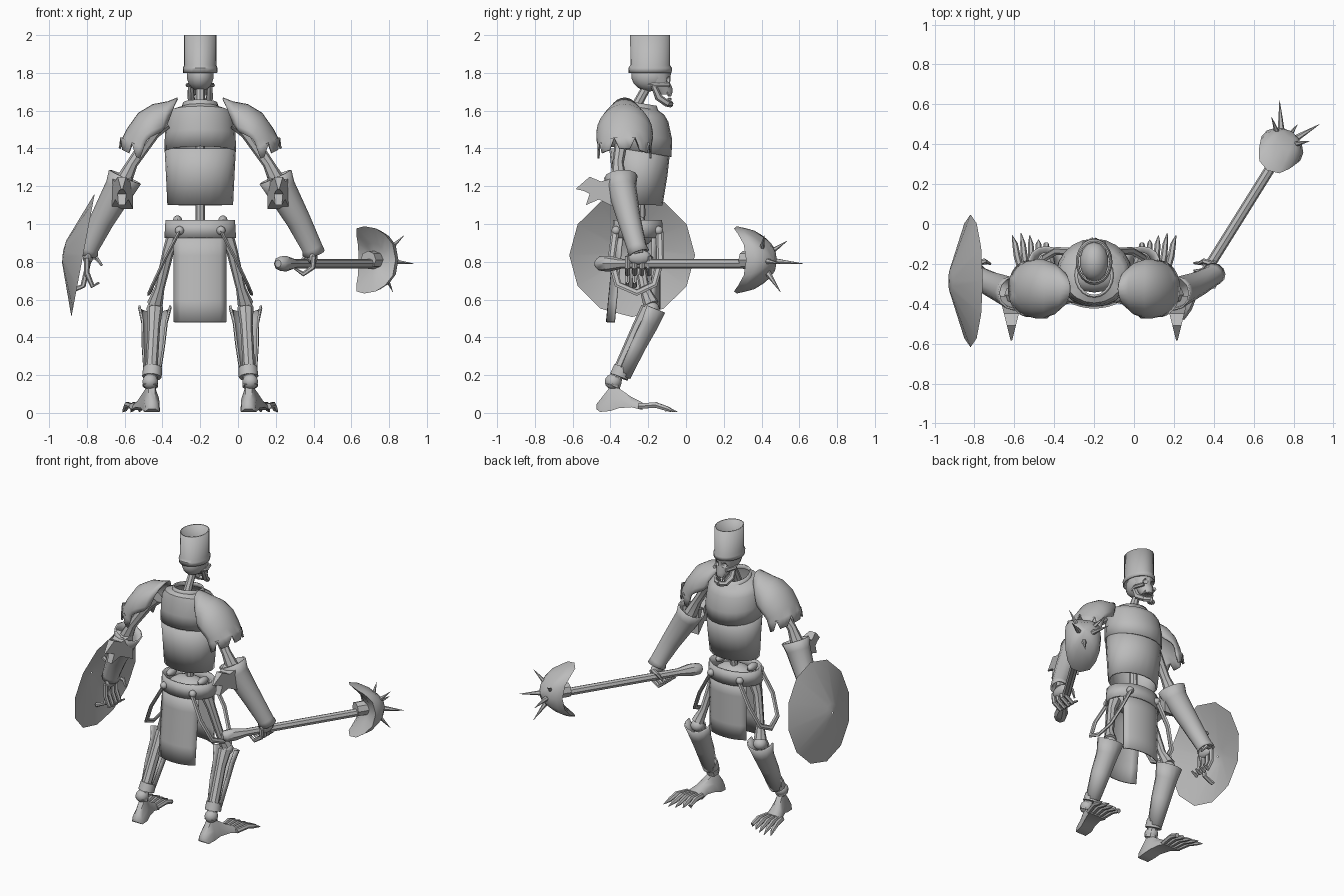
import bpy, bmesh, math
from mathutils import Vector as V

if "Cube" in bpy.data.objects:
    bpy.data.objects.remove(bpy.data.objects["Cube"])

grey = bpy.data.materials.new("plain_grey")
grey.use_nodes = True
COL = (0.5, 0.5, 0.5, 1)
grey.diffuse_color = COL
grey.node_tree.nodes["Principled BSDF"].inputs["Base Color"].default_value = COL
MID = -0.2  # the body's plane of symmetry


def finish(name, bm, angle=40):
    bmesh.ops.recalc_face_normals(bm, faces=bm.faces)
    me = bpy.data.meshes.new(name)
    bm.to_mesh(me)
    bm.free()
    me.polygons.foreach_set("use_smooth", [True] * len(me.polygons))
    me.set_sharp_from_angle(angle=math.radians(angle))
    me.materials.append(grey)
    ob = bpy.data.objects.new(name, me)
    bpy.context.collection.objects.link(ob)
    return ob


def loft(name, rings, wrap=True, caps=True, angle=40, thick=0):
    bm = bmesh.new()
    rows = [[bm.verts.new(p) for p in r] for r in rings]
    n = len(rows[0])
    for a, b in zip(rows, rows[1:]):
        for i in range(n if wrap else n - 1):
            j = (i + 1) % n
            bm.faces.new((a[i], a[j], b[j], b[i]))
    if caps and wrap:
        bm.faces.new(rows[0])
        bm.faces.new(rows[-1])
    ob = finish(name, bm, angle)
    if thick:
        m = ob.modifiers.new("thickness", "SOLIDIFY")
        m.thickness, m.offset = thick, 0
    return ob


def ring(c, u, v, n):
    return [c + u * math.cos(math.tau * i / n) + v * math.sin(math.tau * i / n) for i in range(n)]


def tube(name, pts, radii, n=8, flat=1, up=(0, 1, 0.01), caps=True, thick=0):
    pts, rings = [V(p) for p in pts], []
    for i, p in enumerate(pts):
        d = (pts[min(i + 1, len(pts) - 1)] - pts[max(i - 1, 0)]).normalized()
        u = d.cross(V(up)).normalized()
        rings.append(ring(p, u * radii[i], u.cross(d) * radii[i] * flat, n))
    return loft(name, rings, caps=caps, thick=thick)


def ball(name, c, r):
    bm = bmesh.new()
    bmesh.ops.create_uvsphere(bm, u_segments=14, v_segments=9, radius=1)
    for v in bm.verts:
        v.co = V(c) + V(a * b for a, b in zip(v.co, r))
    return finish(name, bm)


def hoops(name, rows, n=20, caps=False, shear=0, thick=0.008):
    """Stacked ellipses: z, half width, back y, front y."""
    out = []
    for z, rx, y0, y1 in rows:
        r = ring(V((MID, (y0 + y1) / 2, z)), V((rx, 0, 0)), V((0, (y1 - y0) / 2, 0)), n)
        out.append([p + V((0, 0, shear * (-0.4 - p.y))) for p in r])
    return loft(name, out, caps=caps, thick=thick)


# head, helmet and neck
hoops("helmet", [(1.8, .086, -.3, -.08), (1.825, .088, -.302, -.078), (1.84, .081, -.29, -.088),
                 (2.0, .082, -.292, -.088)], 24)
cranium = ball("skull", (MID, -.19, 1.785), (.073, .1, .083))
face = hoops("face", [(1.685, .034, -.15, -.074), (1.715, .046, -.19, -.07), (1.745, .062, -.22, -.084),
                      (1.8, .066, -.23, -.08)], 12, True, thick=0)
for s in (-1, 1):
    socket = ball("eye_socket_cutter", (MID + s * .028, -.085, 1.765), (.017, .03, .017))
    socket.hide_render = True
    socket.hide_set(True)
    for part in (cranium, face):
        m = part.modifiers.new("eye", "BOOLEAN")
        m.object, m.operation = socket, "DIFFERENCE"
    tube("cheekbone", [(MID + s * .05, -.2, 1.74), (MID + s * .066, -.15, 1.735), (MID + s * .045, -.09, 1.735)],
         [.01, .012, .012], 6, up=(0, 0, 1))
    tube("jaw", [(MID + s * .052, -.175, 1.74), (MID + s * .05, -.145, 1.67), (MID + s * .035, -.1, 1.638),
                 (MID, -.082, 1.635)], [.014, .02, .018, .018], 6, up=(1, 0, .1))
    for i in range(3):
        x = MID + s * (.007 + .012 * i)
        tube("tooth", [(x, -.085 - .006 * i, 1.645), (x, -.08 - .006 * i, 1.668)], [.006, .004], 5)
        tube("tooth", [(x, -.085 - .006 * i, 1.7), (x, -.08 - .006 * i, 1.676)], [.006, .004], 5)
tube("neck", [(MID, -.28, 1.58), (MID, -.255, 1.64), (MID, -.2, 1.74)], [.03, .026, .024])

# body armour
hoops("lower_cuirass", [(1.1, .168, -.37, -.13), (1.25, .175, -.385, -.105), (1.4, .183, -.4, -.088)], thick=.012)
hoops("upper_cuirass", [(1.41, .185, -.41, -.082), (1.5, .182, -.41, -.078), (1.59, .173, -.4, -.098),
                        (1.622, .15, -.392, -.118), (1.64, .095, -.365, -.15), (1.665, .086, -.36, -.16)],
      shear=.17, thick=.01)
tube("spine", [(MID, -.25, 1.5), (MID, -.24, 1.05), (MID, -.25, .95)], [.025] * 3)
hoops("belt", [(.925, .184, -.385, -.13), (1.02, .178, -.38, -.132)], thick=.012)
ball("pelvis", (MID, -.255, .95), (.14, .09, .07))


def panel(name, side, bottom, lean):
    rows = []
    for k in range(5):
        t = k / 4
        row = []
        for i in range(9):
            x = (i / 4 - 1) * .138
            y = -.257 + side * (.117 * math.sqrt(1 - (x / .186) ** 2) + lean * t)
            row.append(V((MID + x, y, .95 + (bottom - .95) * t)))
        rows.append(row)
    loft(name, rows, wrap=False, thick=.01)


panel("back_loincloth", -1, .48, .045)
panel("front_loincloth", 1, .55, .0)


# paired parts
for s, side in ((-1, "right"), (1, "left")):
    def P(x, y, z):
        return V((MID + s * x, y, z))

    def path(*pts):
        return [P(*p) for p in pts]

    # hanging straps
    tube("strap_" + side, path((.11, -.375, .96), (.19, -.395, .81), (.25, -.36, .68), (.268, -.26, .637),
                               (.25, -.17, .68), (.19, -.135, .81), (.11, -.14, .96)), [.02] * 7, 6, .5,
         up=(s * .7, 0, .4))
    for y in (-.37, -.145):
        ball("strap_stud_" + side, P(.11, y, .965), (.024, .024, .024))
    ball("hip_horn_" + side, P(.12, -.27, 1.02), (.025, .05, .025))

    # leg bones and greave
    tube("thigh_bone_" + side, path((.14, -.26, .93), (.17, -.255, .85), (.215, -.22, .66), (.24, -.185, .575)),
         [.04, .03, .026, .042])
    ball("knee_" + side, P(.24, -.185, .55), (.045, .045, .04))
    tube("shin_bone_" + side, path((.24, -.2, .55), (.245, -.25, .46), (.26, -.365, .2), (.265, -.39, .14)),
         [.042, .033, .032, .042])
    ball("ankle_" + side, P(.265, -.385, .165), (.042, .045, .042))
    greave = []
    for c, w, d in ((P(.24, -.185, .56), .085, .07), (P(.242, -.215, .48), .066, .062),
                    (P(.248, -.275, .36), .058, .055), (P(.255, -.345, .2), .04, .045)):
        arc = []
        for i in range(9):
            a = math.pi * (i / 8 * 1.2 - .1)
            arc.append(c + V((math.cos(a) * w, math.sin(a) * d, .4 * math.sin(a) * -d)))
        greave.append(arc)
    loft("greave_" + side, greave, wrap=False, thick=.01)
    tube("greave_band_" + side, path((.252, -.335, .24), (.256, -.355, .19)), [.05, .052], 10)

    # foot with five clawed toes: each ring has x, y, half width, sole z, top z
    foot = []
    for x, y, w, z0, h in ((.255, -.475, .02, .02, .045), (.255, -.455, .04, .005, .07), (.258, -.4, .045, .01, .14),
                           (.27, -.355, .045, .025, .13), (.29, -.29, .052, .03, .085), (.305, -.23, .065, .015, .055)):
        foot.append([P(x + w * a, y, z0 + (h - z0) * b)
                     for a, b in ((-1, 0), (-.9, .5), (-.4, 1), (.4, 1), (.9, .5), (1, 0))])
    loft("foot_" + side, foot, angle=50)
    for i in range(5):
        x, tip = .25 + .028 * i, .235 + .044 * i
        y = -.045 - .012 * abs(i - 3) ** 1.5
        tube("toe_" + side, path((x, -.25, .035), ((x + tip) / 2, -.16, .042), (tip * .7 + x * .3, -.1, .022),
                                 (tip, y, .005)), [.016, .017, .014, .002], 6, up=(0, 0, 1))

    # shoulder shell with a ragged lower edge
    shell = []
    spine = ((.12, 1.665, .09, .055, -.13), (.17, 1.645, .125, .035, -.145), (.25, 1.63, .145, .01, -.155),
             (.325, 1.585, .145, -.04, -.13), (.385, 1.5, .14, -.085, -.07), (.408, 1.455, .138, -.1, -.05))
    for x, z, w, dx, dz in spine:
        shell.append([P(x + dx * (1 - math.cos(a)), -.325 + w * math.sin(a), z + dz * (1 - math.cos(a)))
                      for a in [math.radians(-95 + 190 * i / 16) for i in range(17)]])
    shell.append([p + V((s * .02, 0, .005 if i % 4 == 2 else -.055)) for i, p in enumerate(shell[-1])])
    loft("pauldron_" + side, shell, wrap=False, thick=.01)

    # arm, gauntlet and elbow fin
    tube("upper_arm_" + side, path((.2, -.32, 1.54), (.25, -.335, 1.48), (.36, -.36, 1.32), (.41, -.355, 1.22)),
         [.05, .035, .03, .045])
    tube("gauntlet_" + side, path((.398, -.345, 1.25), (.425, -.34, 1.19), (.52, -.3, 1.02), (.592, -.26, .875),
                                  (.6, -.25, .845)), [.088, .076, .06, .05, .056], 12, .95, caps=False, thick=.01)
    fin = ((-.36, 1.25), (-.45, 1.225), (-.51, 1.25), (-.585, 1.185), (-.54, 1.175), (-.51, 1.16),
           (-.53, 1.1), (-.46, 1.13), (-.36, 1.08))
    loft("elbow_fin_" + side, [path(*[(.415 + o * (.6 + y), y, z) for y, z in fin]) for o in (-.25, .25)], angle=20)

    # hand
    tube("wrist_" + side, path((.57, -.27, .92), (.6, -.25, .84)), [.03, .03])
    ball("palm_" + side, P(.595, -.25, .825), (.028, .065, .04))
    grip = ((.6, .83), (.595, .77), (.545, .735), (.5, .765)) if s > 0 else ((.6, .82), (.6, .74), (.57, .67), (.535, .69))
    for i in range(4):
        y = -.31 + .038 * i
        tube("finger_" + side, [P(x, y, z) for x, z in grip], [.015, .015, .013, .006], 6, up=(0, 1, .1))
    tube("thumb_" + side, path((.59, -.2, .83), (.55, -.185, .82), (.52, -.2, .78)), [.014, .013, .006], 6, up=(0, 0, 1))

# spiked mace
D, W, Z = V((.53, .848, 0)), V((.848, -.53, 0)), V((0, 0, 1))
END = V((.212, -.475, .79))
tube("mace_shaft", [END + D * t for t in (0, .02, .08, .16, .2, .98)], [.02, .038, .042, .026, .026, .026], 8, up=(0, 0, 1))
C = V((.7, .32, .81))
tube("mace_collar", [C - D * .02, C + D * .06], [.048, .048], 8, up=(0, 0, 1))
head = []
# saddle-shaped rim: the upper and lower tips sweep back, the flanks sit forward
for t, k in ((.05, .05), (.055, .5), (.07, 1), (.11, .93), (.14, .7), (.16, .4), (.17, .04)):
    r = ring(V(), V((1, 0, 0)), V((0, 1, 0)), 16)
    head.append([C + D * (t - .13 * k * k * p.y ** 2) + W * .115 * k * math.copysign(abs(p.x) ** .7, p.x)
                 + Z * .178 * k * math.copysign(abs(p.y) ** .8, p.y) for p in r])
loft("mace_head", head, angle=30)
for tip in ((.73, .62, .79), (.93, .5, .79), (.69, .535, .91), (.88, .415, .94), (.82, .5, .64)):
    base = C + D * .08 + (V(tip) - C - D * .08) * .25
    tube("mace_spike", [base, tip], [.02, .001], 6, up=(.1, 0, 1))

# shield
N, U = V((-.983, 0, .186)), V((.186, 0, .983))
S = V((-.82, -.285, .835))
loft("shield", [ring(S + N * d, V((0, r, 0)), U * r, 12) for d, r in ((0, .333), (.102, .06), (.108, .005))],
     angle=30, caps=False)
tube("shield_grip", [S + U * .15 + N * .045, S + U * .1 - N * .04, S - U * .16 - N * .03, S - U * .2 + N * .03],
     [.014] * 4, 6)
